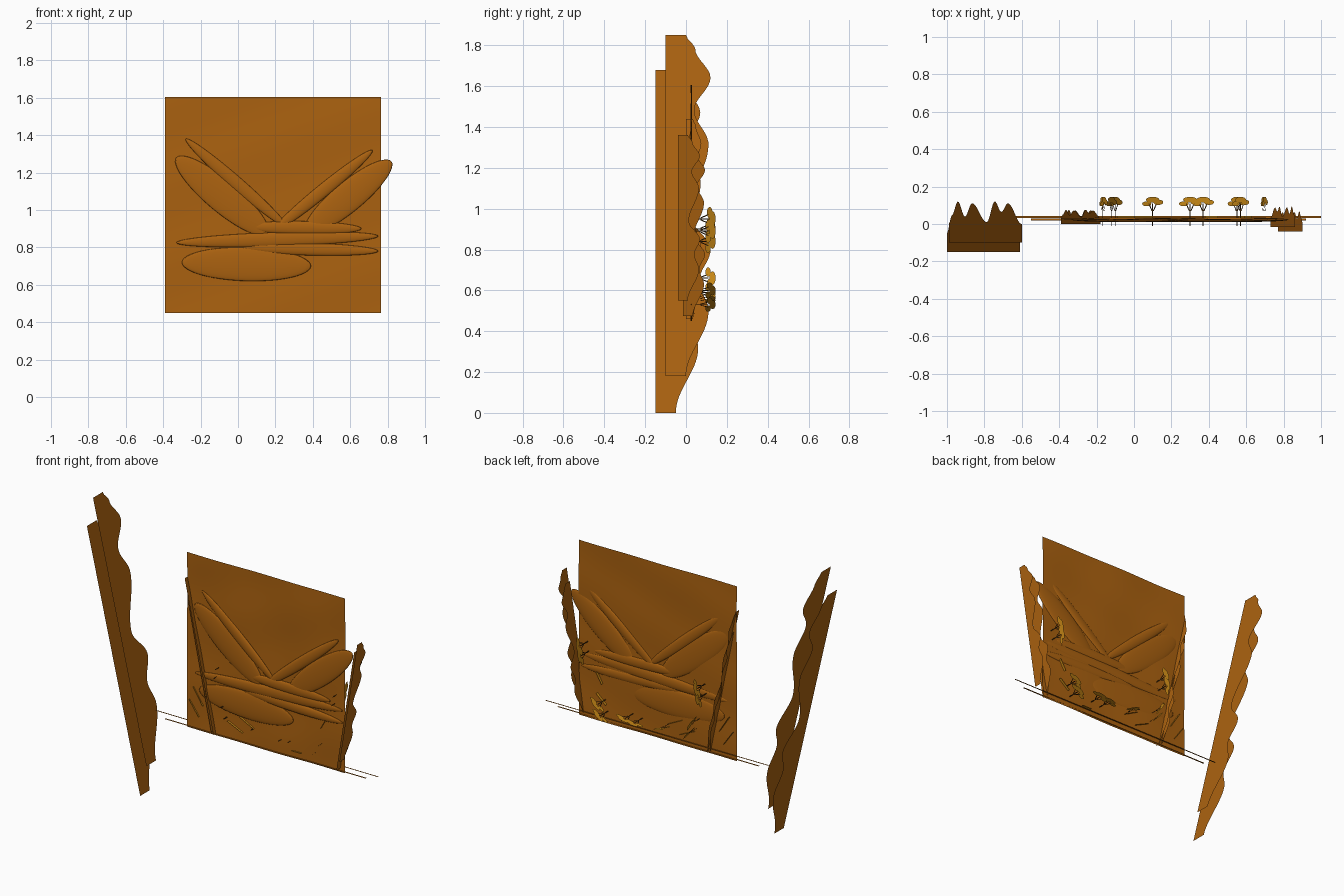
import bpy, bmesh, math
from mathutils import Vector

old = bpy.data.objects.get("Cube")
if old:
    bpy.data.objects.remove(old, do_unlink=True)


def material(name, rgb):
    m = bpy.data.materials.new(name)
    m.use_nodes = True
    m.diffuse_color = (*rgb, 1)
    m.node_tree.nodes["Principled BSDF"].inputs["Base Color"].default_value = (*rgb, 1)
    return m


earth = material("earth orange", (0.41, 0.122, 0.005))
gold = material("leaf gold", (0.56, 0.24, 0.008))
bark = material("bark brown", (0.06, 0.025, 0.004))


def finish(name, bm, mat, smooth=False):
    me = bpy.data.meshes.new(name)
    bm.to_mesh(me)
    bm.free()
    me.materials.append(mat)
    ob = bpy.data.objects.new(name, me)
    bpy.context.collection.objects.link(ob)
    if smooth:
        for p in me.polygons:
            p.use_smooth = True
    return ob


# Ground sheet with gentle swells
X0, X1, Z0, Z1, GY = -0.39, 0.765, 0.45, 1.605, 0.026
bm = bmesh.new()
bmesh.ops.create_grid(bm, x_segments=40, y_segments=40, size=0.5)
for v in bm.verts:
    u, w = v.co.x, v.co.y
    swell = 0.002 * (math.sin(13 * u + 5 * w) + math.sin(17 * w - 6 * u))
    v.co = ((X0 + X1) / 2 + u * (X1 - X0), GY + swell, (Z0 + Z1) / 2 + w * (Z1 - Z0))
finish("ground", bm, earth, True)


# Flat rounded dunes: two ends of the long axis and half width
def dune(name, a, b, half, depth=0.012):
    a, b = Vector((a[0], 0, a[1])), Vector((b[0], 0, b[1]))
    axis = (b - a) / 2
    side = Vector((-axis.z, 0, axis.x)).normalized() * half
    mid = (a + b) / 2 + Vector((0, GY - 0.003, 0))
    bm = bmesh.new()
    bmesh.ops.create_uvsphere(bm, u_segments=48, v_segments=16, radius=1)
    for v in bm.verts:
        x, y, z = v.co
        v.co = mid + axis * x + side * y + Vector((0, depth * z, 0))
    bmesh.ops.recalc_face_normals(bm, faces=bm.faces)
    finish(name, bm, earth, True)


dune("low_dune", (-0.30, 0.72), (0.39, 0.70), 0.09)
dune("long_dune", (-0.33, 0.825), (0.75, 0.86), 0.038)
dune("right_low_dune", (0.02, 0.80), (0.75, 0.78), 0.033)
dune("upper_dune", (0.03, 0.91), (0.66, 0.90), 0.035)
dune("left_wide_ridge", (-0.33, 1.28), (0.16, 0.87), 0.085)
dune("left_thin_ridge", (-0.28, 1.38), (0.26, 0.91), 0.035)
dune("right_thin_ridge", (0.72, 1.32), (0.18, 0.88), 0.035)
dune("right_wide_ridge", (0.82, 1.26), (0.36, 0.88), 0.08)

# Mountain skyline: distance along the card, height above its base
SKYLINE = [(0, .10), (.19, .21), (.28, .165), (.37, .22), (.48, .11),
           (.68, .21), (.78, .14), (.875, .22), (.96, .145), (1, .10)]


def skyline(t):
    for (a, ha), (b, hb) in zip(SKYLINE, SKYLINE[1:]):
        if t <= b:
            k = (1 - math.cos(math.pi * (t - a) / (b - a))) / 2
            return ha + (hb - ha) * k
    return SKYLINE[-1][1]


def mountain(name, low, high, base, scale, steps=80):
    bm = bmesh.new()
    rows = []
    for i in range(steps + 1):
        t = i / steps
        x = low[0] + (high[0] - low[0]) * t
        z = low[1] + (high[1] - low[1]) * t
        rows.append([bm.verts.new((x, y, z)) for y in (base, base + scale * skyline(t))])
    for p, q in zip(rows, rows[1:]):
        bm.faces.new((p[0], q[0], q[1], p[1]))
    finish(name, bm, earth)


mountain("far_mountains_front", (-0.61, 0), (-1.0, 1.68), -0.15, 1)
mountain("far_mountains_back", (-0.60, 0.18), (-0.99, 1.85), -0.10, 1)
mountain("left_mountains_front", (0.77, 0.55), (0.90, 1.36), -0.04, 0.49)
mountain("left_mountains_back", (0.73, 0.475), (0.86, 1.29), -0.015, 0.49)
mountain("near_hills_front", (-0.18, 0.46), (-0.39, 1.44), 0.0, 0.34)
mountain("near_hills_back", (-0.20, 0.47), (-0.37, 1.30), 0.005, 0.32)


# Thin upright strips
def strip(name, a, b, y0, y1, mat):
    bm = bmesh.new()
    bm.faces.new([bm.verts.new(c) for c in ((a[0], y0, a[1]), (b[0], y0, b[1]),
                                            (b[0], y1, b[1]), (a[0], y1, a[1]))])
    finish(name, bm, mat)


strip("border_strip_upper", (-0.63, 0.49), (1.0, 0.485), 0.033, 0.042, earth)
strip("border_strip_lower", (-0.55, 0.46), (0.92, 0.46), 0.018, 0.03, earth)
GRASS = [(-.37, .64, -.30, .54), (-.34, .73, -.27, .62), (0, .62, .10, .57),
         (-.09, .57, .02, .52), (.38, .50, .45, .50), (.56, .57, .63, .63),
         (.59, .70, .63, .77)]
for x, z, x2, z2 in GRASS:
    strip("grass_tuft", (x, z), (x2, z2), 0.015, 0.042, gold)


# Flat-topped trees: card silhouettes with trunks and leaf clumps
def tree(x, z, angle, size=1.0):
    c, s = math.cos(math.radians(angle)), math.sin(math.radians(angle))

    def at(u, h):
        return (x + u * c * size, h, z + u * s * size)

    bm = bmesh.new()
    for foot, top in ((0, 0), (0.004, 0.022), (-0.004, -0.022)):
        y0 = -0.01 if foot == 0 else 0.07
        bm.faces.new([bm.verts.new(at(u, h)) for u, h in
                      ((foot - .003, y0), (foot + .003, y0), (top + .003, .11), (top - .003, .11))])
    finish("tree_trunk", bm, bark)
    bm = bmesh.new()
    for u, h, ru, rh in ((-.034, .108, .026, .013), (.032, .116, .028, .014), (0, .13, .038, .015)):
        ring = [2 * math.pi * i / 20 for i in range(20)]
        bm.faces.new([bm.verts.new(at(u + ru * math.cos(a), h + rh * math.sin(a))) for a in ring])
    finish("tree_canopy", bm, gold)


for x, z, angle in ((-.16, .90, 72), (-.17, .84, 75), (-.10, .59, -50), (-.12, .66, -60),
                    (.10, .57, -20), (.30, .55, 10), (.37, .56, 15),
                    (.57, .60, 40), (.55, .53, 35), (.70, .95, 75), (.69, .89, 78)):
    tree(x, z, angle)
